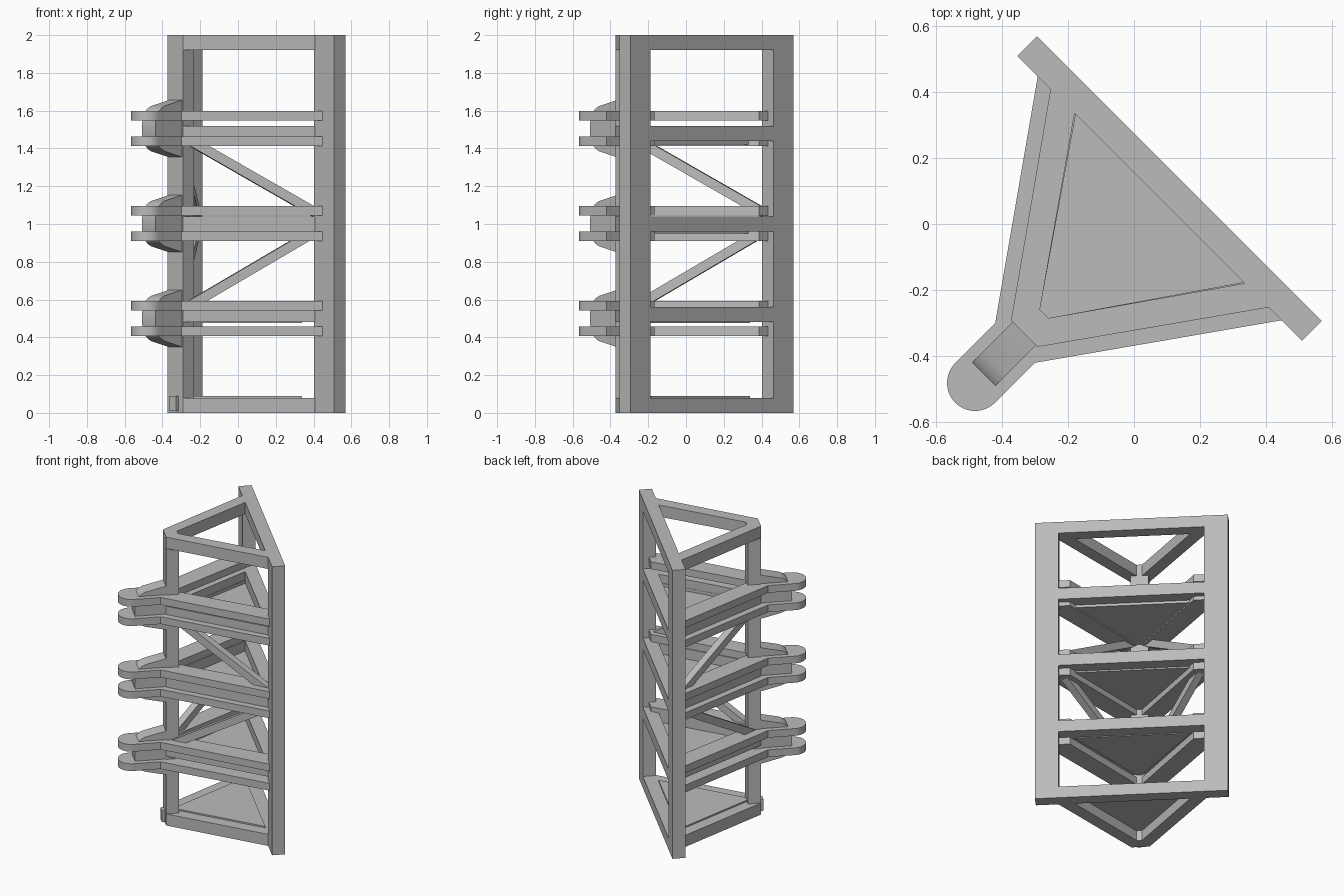
import bpy
import bmesh
import math
from mathutils import Matrix, Vector

cube = bpy.data.objects.get("Cube")
if cube:
    bpy.data.objects.remove(cube)

GREY = (0.5, 0.5, 0.5, 1)
steel = bpy.data.materials.new("grey_steel")
steel.use_nodes = True
steel.diffuse_color = GREY
steel.node_tree.nodes["Principled BSDF"].inputs["Base Color"].default_value = GREY

# Working frame: u runs along the rear frame, w points out towards the hinge post
S = math.sqrt(0.5)


def place(u, w, z):
    return Vector((S * (u - w), -S * (u + w), z))


def finish(name, bm):
    bmesh.ops.recalc_face_normals(bm, faces=bm.faces)
    mesh = bpy.data.meshes.new(name)
    bm.to_mesh(mesh)
    bm.free()
    mesh.materials.append(steel)
    ob = bpy.data.objects.new(name, mesh)
    bpy.context.collection.objects.link(ob)
    return ob


def loft(name, ring_a, ring_b):
    """Solid between two matching rings of points."""
    bm = bmesh.new()
    a = [bm.verts.new(p) for p in ring_a]
    b = [bm.verts.new(p) for p in ring_b]
    bm.faces.new(a)
    bm.faces.new(b)
    for i in range(len(a)):
        j = (i + 1) % len(a)
        bm.faces.new((a[i], a[j], b[j], b[i]))
    return finish(name, bm)


def slab(name, outline, z0, z1):
    return loft(name, [place(u, w, z0) for u, w in outline],
                [place(u, w, z1) for u, w in outline])


def block(name, u0, u1, w0, w1, z0, z1):
    return slab(name, [(u0, w0), (u1, w0), (u1, w1), (u0, w1)], z0, z1)


def beam(name, start, end, size):
    a, b = place(*start), place(*end)
    d = b - a
    bm = bmesh.new()
    bmesh.ops.create_cube(bm, size=1)
    turn = d.to_track_quat('X', 'Z').to_matrix().to_4x4()
    scale = Matrix.Diagonal((d.length, size, size, 1))
    bmesh.ops.transform(bm, verts=bm.verts,
                        matrix=Matrix.Translation((a + b) / 2) @ turn @ scale)
    return finish(name, bm)


BACK, INNER = -0.194, -0.11
POST_IN, POST_OUT, POST_U = 0.385, 0.469, 0.057
SIDES = (("left", 1), ("right", -1))
LEVELS = [0.04 + 0.48 * i for i in range(5)]

# Uprights
block("hinge_post", -POST_U, POST_U, POST_IN, POST_OUT, 0, 2)
for side, s in SIDES:
    block(f"rear_post_{side}", s * 0.46, s * 0.609, BACK, INNER, 0, 2)

# Horizontal triangles of rails
for n, z in enumerate(LEVELS):
    z0, z1 = z - 0.04, z + 0.04
    block(f"rear_rail_{n}", -0.46, 0.46, BACK, INNER, z0, z1)
    for side, s in SIDES:
        rail = [(POST_U, POST_OUT), (0.467, INNER), (0.364, INNER),
                (0.018, POST_IN), (POST_U, POST_IN)]
        slab(f"side_rail_{side}_{n}", [(s * u, w) for u, w in rail], z0, z1)

# Thin floor panels
panel = [(-0.37, INNER), (0.37, INNER), (0.02, POST_IN), (-0.02, POST_IN)]
for n, z in enumerate((0.07, 0.475, 0.95, 1.422)):
    slab(f"floor_panel_{n}", panel, z, z + 0.02)

# Diagonal braces on both sides
for side, s in SIDES:
    for n, (zf, zr) in enumerate(((0.555, 0.96), (1.455, 1.06))):
        beam(f"brace_{side}_{n}", (s * 0.035, 0.43, zf), (s * 0.45, -0.13, zr), 0.05)

# Hinge plates: V-shaped arms joined into a rounded tongue
R, TIP = 0.085, 0.68
half = [(0.39, -0.155), (0.55, -0.155), (0.522, INNER), (R, 0.509)]
arc = [(R * math.cos(math.pi * i / 20), TIP + R * math.sin(math.pi * i / 20))
       for i in range(21)]
plate = ([(0.018, POST_IN)] + half + arc
         + [(-u, w) for u, w in reversed(half)] + [(-0.018, POST_IN)])

# Hinge gussets: tapered block with a rounded nose
nose = [(0.46, 0.153), (0.6, 0.12), (0.625, 0.108), (0.645, 0.09),
        (0.66, 0.065), (0.667, 0.035)]
gusset = nose + [(w, -h) for w, h in reversed(nose)]

for n, z in enumerate((0.5, 1.002, 1.505)):
    for label, dz in (("lower", -0.067), ("upper", 0.067)):
        slab(f"hinge_plate_{label}_{n}", plate, z + dz - 0.025, z + dz + 0.025)
    ob = loft(f"hinge_gusset_{n}", [place(-0.05, w, z + h) for w, h in gusset],
              [place(0.05, w, z + h) for w, h in gusset])
    bpy.ops.object.select_all(action='DESELECT')
    ob.select_set(True)
    bpy.context.view_layer.objects.active = ob
    bpy.ops.object.shade_smooth_by_angle(angle=math.radians(35))

# Small stop at the foot of the hinge post
block("foot_stop", -0.025, 0.025, POST_OUT - 0.01, 0.49, 0.01, 0.09)
